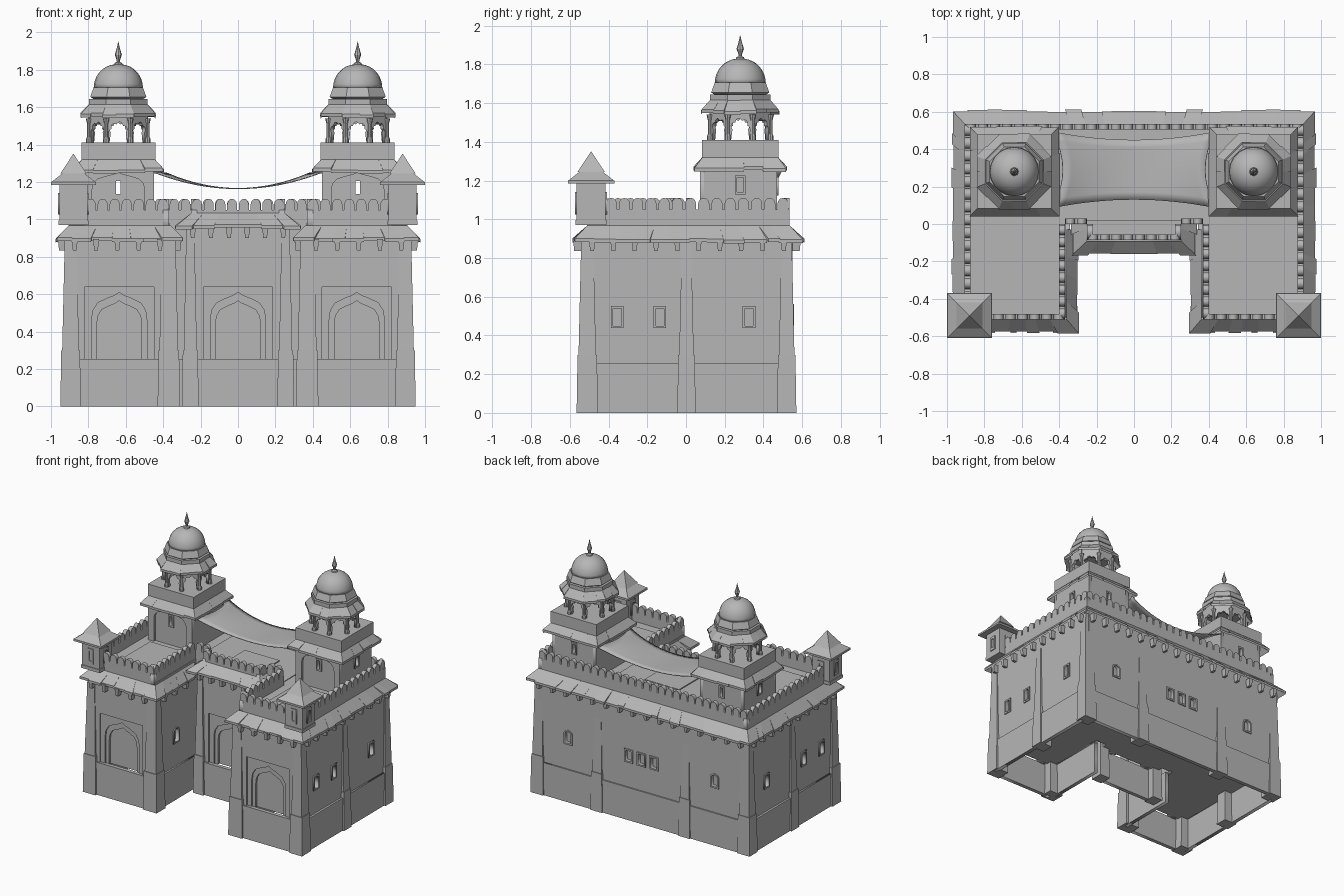
import bpy, bmesh, math, random
from mathutils import Vector, Matrix

random.seed(4)
if "Cube" in bpy.data.objects:
    bpy.data.objects.remove(bpy.data.objects["Cube"])

stone = bpy.data.materials.new("grey_stone")
stone.use_nodes = True
GREY = (0.47, 0.47, 0.47, 1)
stone.diffuse_color = GREY
stone.node_tree.nodes["Principled BSDF"].inputs["Base Color"].default_value = GREY


def add(name, mesh, mirror=False):
    mesh.materials.clear()
    mesh.materials.append(stone)
    ob = bpy.data.objects.new(name, mesh)
    bpy.context.collection.objects.link(ob)
    if mirror:
        ob.modifiers.new("mirror", "MIRROR").use_clip = False
    return ob


def finish(name, bm, mirror=True):
    bmesh.ops.recalc_face_normals(bm, faces=bm.faces[:])
    mesh = bpy.data.meshes.new(name)
    bm.to_mesh(mesh)
    bm.free()
    return add(name, mesh, mirror)


def hexa(bm, low, high):
    """Closed solid between two loops with the same number of points."""
    a, b = [[bm.verts.new(p) for p in loop] for loop in (low, high)]
    bm.faces.new(a)
    bm.faces.new(b)
    for i in range(len(a)):
        j = (i + 1) % len(a)
        bm.faces.new((a[i], a[j], b[j], b[i]))


def ring(x0, x1, y0, y1, z, k=0):
    return [(x0 + k, y0 + k, z), (x1 - k, y0 + k, z), (x1 - k, y1 - k, z), (x0 + k, y1 - k, z)]


def block(name, x0, x1, y0, y1, z0, z1, inset=0, mirror=True):
    bm = bmesh.new()
    hexa(bm, ring(x0, x1, y0, y1, z0), ring(x0, x1, y0, y1, z1, inset))
    return finish(name, bm, mirror)


def panel(name, loc, ang, loops, t, mirror=True):
    """Upright plate; loc is on its outer face, which looks to -y at angle 0."""
    cu = bpy.data.curves.new(name, "CURVE")
    cu.dimensions, cu.fill_mode, cu.extrude = "2D", "BOTH", t / 2
    for loop in loops:
        sp = cu.splines.new("POLY")
        sp.points.add(len(loop) - 1)
        for p, (u, z) in zip(sp.points, loop):
            p.co = (u, z, 0, 1)
        sp.use_cyclic_u = True
    tmp = bpy.data.objects.new("tmp", cu)
    bpy.context.collection.objects.link(tmp)
    dg = bpy.context.evaluated_depsgraph_get()
    mesh = bpy.data.meshes.new_from_object(tmp.evaluated_get(dg))
    bpy.data.objects.remove(tmp)
    mesh.transform(Matrix.Translation(loc) @ Matrix.Rotation(math.radians(ang), 4, "Z")
                   @ Matrix.Translation((0, t / 2, 0)) @ Matrix.Rotation(math.pi / 2, 4, "X"))
    return add(name, mesh, mirror)


def rect(u0, u1, z0, z1):
    return [(u0, z0), (u1, z0), (u1, z1), (u0, z1)]


OGEE = [(1, 0), (.95, .35), (.78, .62), (.45, .78), (.18, .88), (0, 1)]


def ogee(u, half, z0, spring, peak):
    right = [(half * a, spring + (peak - spring) * b) for a, b in OGEE]
    return ([(u - half, z0)] + [(u - x, z) for x, z in right]
            + [(u + x, z) for x, z in right[-2::-1]] + [(u + half, z0)])


def opening(u, half, z0, z1, arched, grow=0):
    half, z0, z1 = half + grow, z0 - grow, z1 + grow
    return ogee(u, half, z0, z1 - half, z1) if arched else rect(u - half, u + half, z0, z1)


def wall(name, loc, ang, outline, windows, t, mirror=True):
    """Wall plate with window holes and a raised frame around each."""
    panel(name, loc, ang, [outline] + [opening(*w) for w in windows], t, mirror)
    out = Matrix.Rotation(math.radians(ang), 4, "Z") @ Vector((0, -.008, 0))
    for w in windows:
        panel("window_frame", Vector(loc) + out, ang, [opening(*w, .012), opening(*w)], .012, mirror)


def niche(name, x, y, half, z0, z1, hole, t=.02, mirror=True):
    """Plate with a doorway open at its foot."""
    panel(name, (x, y, 0), 0, [[(-half, z0)] + hole + [(half, z0), (half, z1), (-half, z1)]], t, mirror)


def eaves(name, inner, outer, zi, zo, seg=.1, jit=.1, mirror=True):
    """Rows of uneven sloping slabs between an inner and an outer path."""
    bm = bmesh.new()
    for k in range(len(inner) - 1):
        a, b, c, d = [Vector(p) for p in (inner[k], inner[k + 1], outer[k], outer[k + 1])]
        n = max(1, round((d - c).length / seg))
        cuts = [0] + [(i + random.uniform(-.25, .25)) / n for i in range(1, n)] + [1]
        for s, e in zip(cuts, cuts[1:]):
            j, dz = random.uniform(-jit, jit), random.uniform(-.006, .006)
            i0, i1, o0, o1 = a.lerp(b, s), a.lerp(b, e), c.lerp(d, s), c.lerp(d, e)
            o0, o1 = o0 + (o0 - i0) * j, o1 + (o1 - i1) * j
            low = [(*i0, zi), (*i1, zi), (*o1, zo + dz), (*o0, zo + dz)]
            hexa(bm, low, [(x, y, z + .018) for x, y, z in low])
    finish(name, bm, mirror)


def battlement(p0, p1):
    """Parapet with round-topped merlons."""
    p0, p1 = Vector(p0), Vector(p1)
    length = (p1 - p0).length
    n = max(1, round(length / .066))
    step = length / n
    pts = [(length, .93), (0, .93)]
    for i in range(n):
        mid, r = (i + .5) * step, step * .42
        pts += [(i * step, 1.05), (mid - r, 1.05)]
        pts += [(mid - r * math.cos(math.pi * k / 6), 1.08 + .03 * math.sin(math.pi * k / 6)) for k in range(7)]
        pts += [(mid + r, 1.05)]
    pts.append((length, 1.05))
    panel("battlement", (p0.x, p0.y, 0), math.degrees(math.atan2(p1.y - p0.y, p1.x - p0.x)), [pts], .03)


def corbels(p0, p1, z):
    p0, p1 = Vector(p0), Vector(p1)
    n = max(2, round((p1 - p0).length / .115))
    hx, hy = (.016, .028) if abs(p1.x - p0.x) > abs(p1.y - p0.y) else (.028, .016)
    bm = bmesh.new()
    for i in range(n):
        x, y = p0.lerp(p1, (i + .5) / n)
        hexa(bm, ring(x - hx, x + hx, y - hy, y + hy, z, .006), ring(x - hx, x + hx, y - hy, y + hy, z + .06))
    finish("corbels", bm)


def octagon(cx, cy, apothem, z=None):
    r = apothem / math.cos(math.pi / 8)
    pts = [(cx + r * math.cos((i + .5) * math.pi / 4), cy + r * math.sin((i + .5) * math.pi / 4)) for i in range(8)]
    return pts if z is None else [(*p, z) for p in pts]


def lathe(name, cx, cy, profile, n):
    bm = bmesh.new()
    loops = [[bm.verts.new((cx + r * math.cos(math.tau * i / n), cy + r * math.sin(math.tau * i / n), z))
              for i in range(n)] for r, z in profile]
    for a, b in zip(loops, loops[1:]):
        for i in range(n):
            bm.faces.new((a[i], a[(i + 1) % n], b[(i + 1) % n], b[i]))
    bm.faces.new(loops[0])
    bm.faces.new(loops[-1])
    return finish(name, bm)


# Solid cores and roofs
block("wing_core", .365, .9, -.5, .53, .25, .98)
block("middle_core", -.37, .37, 0, .53, .25, .985, mirror=False)
block("gate_core", -.27, .27, -.06, .02, .25, 1.0, mirror=False)
block("wing_roof_slab", .47, .79, -.4, .04, .98, .988)
block("middle_roof_slab", -.15, .15, .04, .3, .98, .993, mirror=False)

# Piers: stout foot, tapering shaft
for x0, x1, y0, y1, top in [(.84, .95, -.565, -.455, .9), (.31, .43, -.565, -.455, .9), (.84, .95, -.045, .05, .9),
                            (.84, .95, .47, .57, .9), (.33, .43, .47, .57, .9), (.21, .3, -.13, -.03, .97)]:
    block("pier_foot", x0, x1, y0, y1, 0, .3, .005)
    block("pier_shaft", x0 + .01, x1 - .01, y0 + .01, y1 - .01, .3, top, .014)

# Plinth plates between the piers
for loc, ang, u0, u1 in [((.635, -.55, 0), 0, -.26, .26), ((.937, 0, 0), 90, -.5, .5), ((.33, 0, 0), -90, .03, .5),
                         ((0, .56, 0), 180, -.9, 0), ((0, -.115, 0), 0, 0, .25)]:
    panel("plinth", loc, ang, [rect(u0, u1, 0, .255)], .03)

# Outer walls with windows
side = [(u, .021, .45, .54, False) for u in (-.355, -.135, .325)]
wall("side_wall", (.923, 0, 0), 90, rect(-.5, .52, .25, .93), side, .03)
wall("inner_wall", (.342, 0, 0), -90, rect(-.01, .5, .25, .93), [(.28, .025, .45, .55, True)], .03)
back = [(u, .025, .46, .55, True) for u in (-.635, .635)] + [(u, .025, .46, .54, False) for u in (-.11, 0, .11)]
wall("back_wall", (0, .55, 0), 180, rect(-.9, .9, .25, .93), back, .03, False)

# Front walls with stepped arched niches
for x, y, half, top, mir in [(.635, -.54, .27, .93, True), (0, -.1, .25, .98, False)]:
    niche("front_wall", x, y, half, .25, top, rect(-.185, .185, .25, .64)[:1]
          + [(-.185, .64), (.185, .64), (.185, .25)], mirror=mir)
    niche("arch_surround", x, y + .012, .2, .25, .66, ogee(0, .148, .25, .46, .61), mirror=mir)
    niche("arch_inner", x, y + .024, .18, .25, .64, ogee(0, .12, .25, .44, .565), mirror=mir)

# Main eaves, corbels and battlements
eaves("main_eaves", [(.36, -.03), (.36, -.51), (.905, -.51), (.905, .535), (0, .535)],
      [(.3, -.03), (.3, -.58), (.97, -.58), (.97, .605), (0, .605)], .95, .88)
eaves("gate_eaves", [(.25, .02), (.25, -.09), (0, -.09)], [(.33, .02), (.33, -.165), (0, -.165)], 1.015, .95)
for p0, p1 in [((.36, -.555), (.93, -.555)), ((.935, -.54), (.935, .56)), ((0, .565), (.93, .565)),
               ((.33, -.52), (.33, -.12))]:
    corbels(p0, p1, .835)
corbels((0, -.12), (.29, -.12), .9)
for p0, p1 in [((.37, 0), (.37, -.51)), ((.37, -.51), (.82, -.51)), ((.905, -.42), (.905, .535)),
               ((.905, .535), (0, .535)), ((.25, 0), (.37, 0)), ((.25, -.085), (.25, 0)), ((0, -.085), (.25, -.085))]:
    battlement(p0, p1)

# Corner turrets
TX, TY = .88, -.49
block("turret", TX - .075, TX + .075, TY - .075, TY + .075, .97, 1.19)
block("turret_base", TX - .08, TX + .08, TY - .08, TY + .08, .97, .995)
block("turret_eave", TX - .12, TX + .12, TY - .12, TY + .12, 1.185, 1.2)
block("turret_slope", TX - .118, TX + .118, TY - .118, TY + .118, 1.2, 1.245, .058)
block("turret_spire", TX - .07, TX + .07, TY - .07, TY + .07, 1.245, 1.35, .069)
for k in range(4):
    a = math.radians(90 * k)
    panel("turret_window", (TX + .082 * math.sin(a), TY - .082 * math.cos(a), 0), 90 * k,
          [rect(-.025, .025, 1.025, 1.14), rect(-.012, .012, 1.045, 1.12)], .012)

# Roof towers
CX, CY, H = .64, .28, .19
for ang, half, win in [(0, .168, [(0, .011, 1.135, 1.205, False)]), (90, H, [(0, .016, 1.14, 1.215, False)]),
                       (180, .168, [(0, .011, 1.135, 1.205, False)]), (270, H, [])]:
    a = math.radians(ang)
    wall("tower_wall", (CX + H * math.sin(a), CY - H * math.cos(a), 0), ang, rect(-half, half, .97, 1.3), win, .025)
niche("tower_arch", CX, CY - H - .018, H, .97, 1.29, ogee(0, .14, .97, 1.16, 1.25))


def square(h):
    return [(CX + h * a, CY + h * b) for a, b in [(-1, -1), (1, -1), (1, 1), (-1, 1), (-1, -1)]]


eaves("tower_eaves", square(.185), square(.24), 1.315, 1.25, .11)
block("tower_band", CX - .198, CX + .198, CY - .198, CY + .198, 1.32, 1.41)

# Open octagonal kiosk with cusped arches
cusped = [(-.047, 1.41)] + [(-(.04 + .01 * abs(math.sin(3.5 * t))) * math.cos(t),
                            1.465 + (.044 + .012 * abs(math.sin(3.5 * t))) * math.sin(t))
                           for t in [math.pi * k / 28 for k in range(29)]] + [(.047, 1.41)]
for k in range(8):
    a = k * math.pi / 4
    panel("kiosk_arch", (CX + .158 * math.sin(a), CY - .158 * math.cos(a), 0), 45 * k,
          [[(-.064, 1.41)] + cusped + [(.064, 1.41), (.064, 1.6), (-.064, 1.6)]], .022)
for px, py in octagon(CX, CY, .156):
    lathe("kiosk_column", px, py, [(.016, 1.41), (.016, 1.43), (.011, 1.44), (.011, 1.51), (.018, 1.54)], 8)
o_in, o_out = octagon(CX, CY, .145), octagon(CX, CY, .2)
eaves("kiosk_eaves", o_in + o_in[:1], o_out + o_out[:1], 1.61, 1.545, .09, .06)
bm = bmesh.new()
for a0, a1, z0, z1 in [(.145, .145, 1.58, 1.61), (.156, .156, 1.61, 1.645), (.135, .15, 1.645, 1.655),
                       (.15, .132, 1.655, 1.705)]:
    hexa(bm, octagon(CX, CY, a0, z0), octagon(CX, CY, a1, z1))
finish("drum", bm)

# Domes and finials
dome = lathe("dome", CX, CY, [(.132 * math.cos(t) ** .9, 1.7 + .13 * math.sin(t))
                              for t in [k * math.pi / 17 for k in range(9)]], 20)
dome.data.shade_smooth()
lathe("finial", CX, CY, [(.026, 1.822), (.02, 1.836), (.008, 1.842), (.01, 1.855), (.019, 1.88), (.013, 1.9),
                         (.006, 1.925), (.001, 1.95)], 8)

# Sagging awning between the towers
bm = bmesh.new()
bmesh.ops.create_grid(bm, x_segments=16, y_segments=8, size=1)
for v in bm.verts:
    u, w = v.co.x, v.co.y
    v.co = (u * (.38 + .055 * w * w), .29 + w * (.16 + .045 * u * u), 1.168 + .082 * u * u)
awning = finish("awning", bm, False)
awning.data.shade_smooth()
awning.modifiers.new("thickness", "SOLIDIFY").thickness = .006
